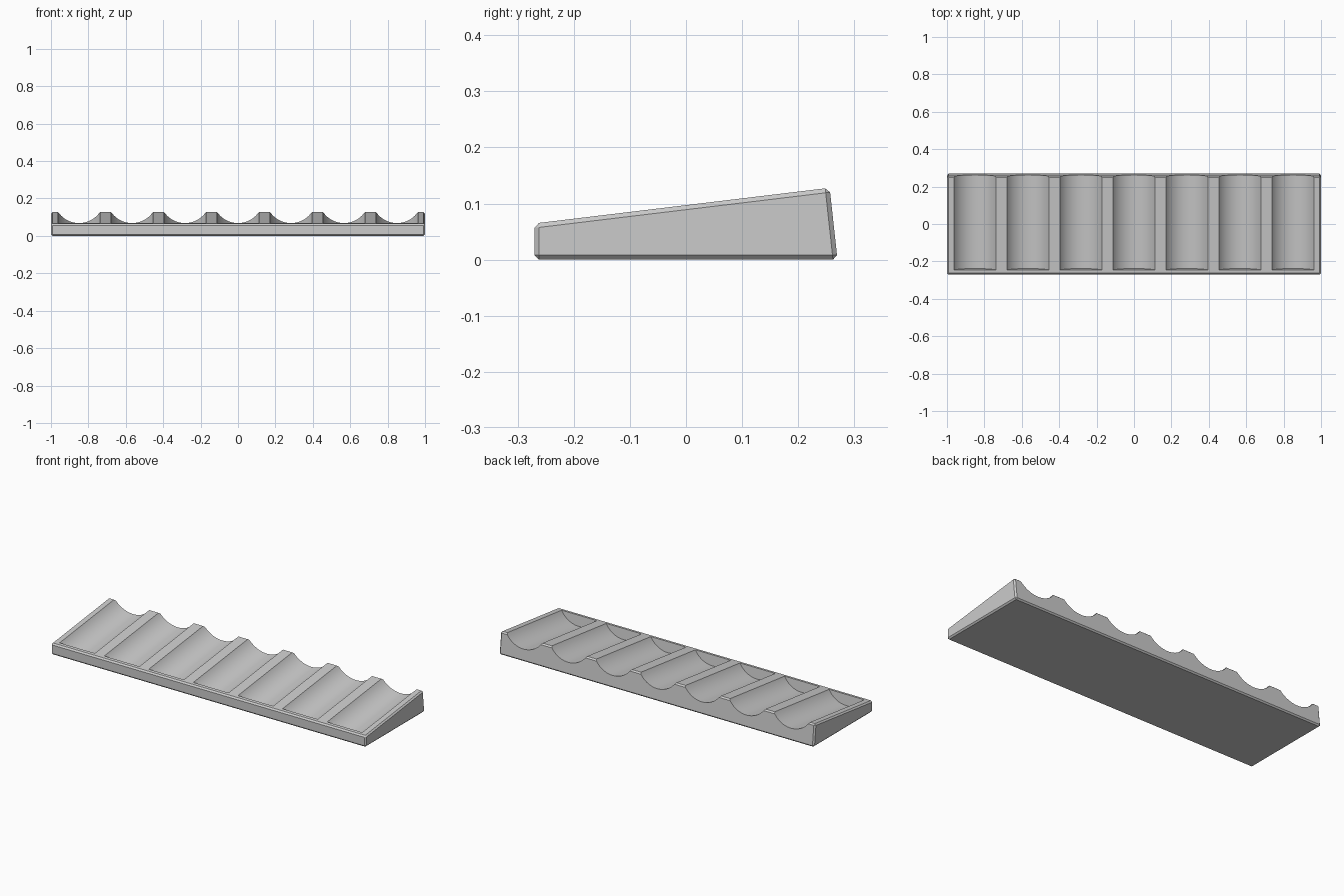
import bpy, bmesh, math
from mathutils import Matrix, Vector

if "Cube" in bpy.data.objects:
    bpy.data.objects.remove(bpy.data.objects["Cube"])

# Wedge body: side profile (y, z) extruded along x, all edges chamfered
profile = [(-0.27, 0), (0.27, 0), (0.256, 0.128), (-0.27, 0.0645)]
bm = bmesh.new()
face = bm.faces.new([bm.verts.new((-1, y, z)) for y, z in profile])
ext = bmesh.ops.extrude_face_region(bm, geom=[face])
bmesh.ops.translate(bm, vec=(2, 0, 0),
                    verts=[v for v in ext["geom"] if isinstance(v, bmesh.types.BMVert)])
bmesh.ops.recalc_face_normals(bm, faces=bm.faces)
bmesh.ops.bevel(bm, geom=bm.edges[:], offset=0.008, segments=1, affect='EDGES')
mesh = bpy.data.meshes.new("tray_body")
bm.to_mesh(mesh)
bm.free()
body = bpy.data.objects.new("tray_body", mesh)
bpy.context.collection.objects.link(body)

# Groove cutters: seven cylinders parallel to the sloped top, open at the back
slope = math.atan2(0.128 - 0.0645, 0.256 + 0.27)
half_width, depth, length = 0.112, 0.06, 0.7
radius = (half_width ** 2 + depth ** 2) / (2 * depth)
along = Vector((0, math.cos(slope), math.sin(slope)))
normal = Vector((0, -math.sin(slope), math.cos(slope)))
start = Vector((0, -0.245, 0.0645 + 0.025 * math.tan(slope)))
centre = start + along * length / 2 + normal * (radius - depth)
turn = Matrix.Rotation(slope - math.pi / 2, 4, 'X')
bm = bmesh.new()
for i in range(-3, 4):
    place = Matrix.Translation(centre + Vector((i * 0.2833, 0, 0))) @ turn
    bmesh.ops.create_cone(bm, cap_ends=True, segments=96, radius1=radius,
                          radius2=radius, depth=length, matrix=place)
mesh = bpy.data.meshes.new("groove_cutter")
bm.to_mesh(mesh)
bm.free()
cutter = bpy.data.objects.new("groove_cutter", mesh)
bpy.context.collection.objects.link(cutter)
cutter.hide_render = True

# Carve the grooves and keep the edges crisp
mod = body.modifiers.new("grooves", 'BOOLEAN')
mod.operation = 'DIFFERENCE'
mod.solver = 'EXACT'
mod.object = cutter
bpy.context.view_layer.objects.active = body
body.select_set(True)
bpy.ops.object.modifier_apply(modifier=mod.name)
bpy.data.objects.remove(cutter)
bpy.ops.object.shade_smooth_by_angle(angle=math.radians(20))
